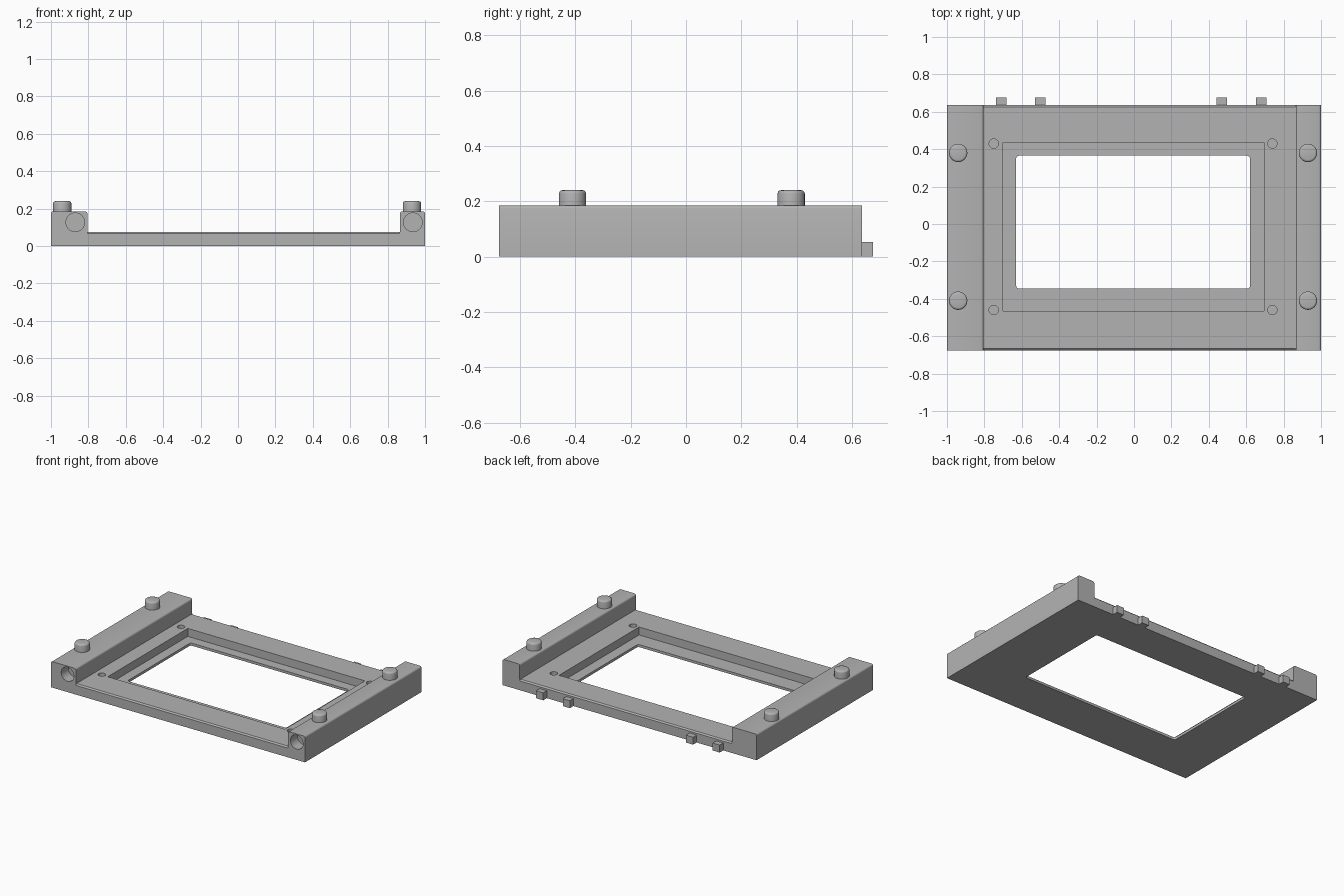
import bpy, bmesh, math
from mathutils import Matrix

if "Cube" in bpy.data.objects:
    bpy.data.objects.remove(bpy.data.objects["Cube"])

grey = bpy.data.materials.new("plain grey")
grey.diffuse_color = (0.45, 0.45, 0.45, 1)
grey.use_nodes = True
grey.node_tree.nodes["Principled BSDF"].inputs["Base Color"].default_value = grey.diffuse_color

Y0, Y1 = -0.675, 0.635      # front and back of the frame
PLATE, RAIL = 0.075, 0.185  # plate and rail heights
IN_L, IN_R = -0.805, 0.865  # inner faces of the rails


def make(name, bm):
    bmesh.ops.recalc_face_normals(bm, faces=bm.faces)
    me = bpy.data.meshes.new(name)
    bm.to_mesh(me)
    bm.free()
    me.materials.append(grey)
    ob = bpy.data.objects.new(name, me)
    bpy.context.collection.objects.link(ob)
    return ob


def box(name, x0, x1, y0, y1, z0, z1, corner=0):
    bm = bmesh.new()
    bmesh.ops.create_cube(bm, size=1)
    for v in bm.verts:
        v.co = (x0 + (v.co.x + .5) * (x1 - x0), y0 + (v.co.y + .5) * (y1 - y0),
                z0 + (v.co.z + .5) * (z1 - z0))
    if corner:  # round the upright edges
        up = [e for e in bm.edges if abs(e.verts[0].co.z - e.verts[1].co.z) > 1e-4]
        bmesh.ops.bevel(bm, geom=up, offset=corner, segments=4, profile=.5, affect='EDGES')
    return make(name, bm)


def rod(name, centre, r, length, axis='Z', sides=32, rim=0):
    bm = bmesh.new()
    bmesh.ops.create_cone(bm, cap_ends=True, segments=sides, radius1=r, radius2=r, depth=length)
    if rim:  # round the top rim
        top = [e for e in bm.edges if all(v.co.z > 0 for v in e.verts)]
        bmesh.ops.bevel(bm, geom=top, offset=rim, segments=3, profile=.5, affect='EDGES')
    turn = {'X': Matrix.Rotation(math.pi / 2, 4, 'Y'),
            'Y': Matrix.Rotation(math.pi / 2, 4, 'X'), 'Z': Matrix()}[axis]
    bm.transform(Matrix.Translation(centre) @ turn)
    return make(name, bm)


def smooth(ob):
    bpy.ops.object.select_all(action='DESELECT')
    ob.select_set(True)
    bpy.context.view_layer.objects.active = ob
    bpy.ops.object.shade_smooth_by_angle(angle=math.radians(35))


# Frame body: U-shaped profile swept front to back, rail tops slightly rounded
profile = [(-1, 0), (1, 0), (1, RAIL), (IN_R, RAIL), (IN_R, PLATE),
           (IN_L, PLATE), (IN_L, RAIL), (-1, RAIL)]
bm = bmesh.new()
face = bm.faces.new([bm.verts.new((x, Y0, z)) for x, z in profile])
ext = bmesh.ops.extrude_face_region(bm, geom=[face])
for v in [g for g in ext["geom"] if isinstance(g, bmesh.types.BMVert)]:
    v.co.y = Y1
bmesh.ops.recalc_face_normals(bm, faces=bm.faces)
tops = [e for e in bm.edges if all(v.co.z > RAIL - .01 for v in e.verts)
        and abs(e.verts[0].co.y - e.verts[1].co.y) > 1]
bmesh.ops.bevel(bm, geom=tops, offset=.012, segments=3, profile=.5, affect='EDGES')
frame = make("frame", bm)

# Cutters: stepped window
cutters = [box("recess_cut", -.70, .695, -.465, .435, .018, .2),
           box("window_cut", -.63, .62, -.345, .365, -.1, .1, corner=.015)]
# Small screw holes round the recess
for x in (-.75, .74):
    for y in (-.46, .43):
        cutters.append(rod("screw_cut", (x, y, .07), .025, .1, sides=24))
# Round sockets in the rail fronts
for x in (-.87, .935):
    cutters.append(rod("front_socket_cut", (x, Y0, .127), .05, .16, 'Y'))
# Round sockets in the left side
for y in (-.48, .575):
    cutters.append(rod("side_socket_cut", (-1, y, .065), .05, .16, 'X'))
# Chamfers on the front and back edges of the plate
for y in (Y0, Y1):
    cutters.append(rod("chamfer_cut", ((IN_L + IN_R) / 2, y, PLATE), .009,
                       IN_R - IN_L - .001, 'X', sides=4))

bpy.context.view_layer.objects.active = frame
for c in cutters:
    c.hide_render = True
    mod = frame.modifiers.new(c.name, 'BOOLEAN')
    mod.operation, mod.solver, mod.object = 'DIFFERENCE', 'EXACT', c
    bpy.ops.object.modifier_apply(modifier=mod.name)
for c in cutters:
    bpy.data.objects.remove(c)
smooth(frame)

# Pegs on top of the rails
for x in (-.94, .93):
    for y in (-.41, .38):
        smooth(rod("peg", (x, y, .205), .049, .07, rim=.012))

# Small tabs on the back edge
for x in (-.71, -.5, .47, .68):
    box("back_tab", x - .028, x + .028, Y1 - .01, .675, 0, .053)
